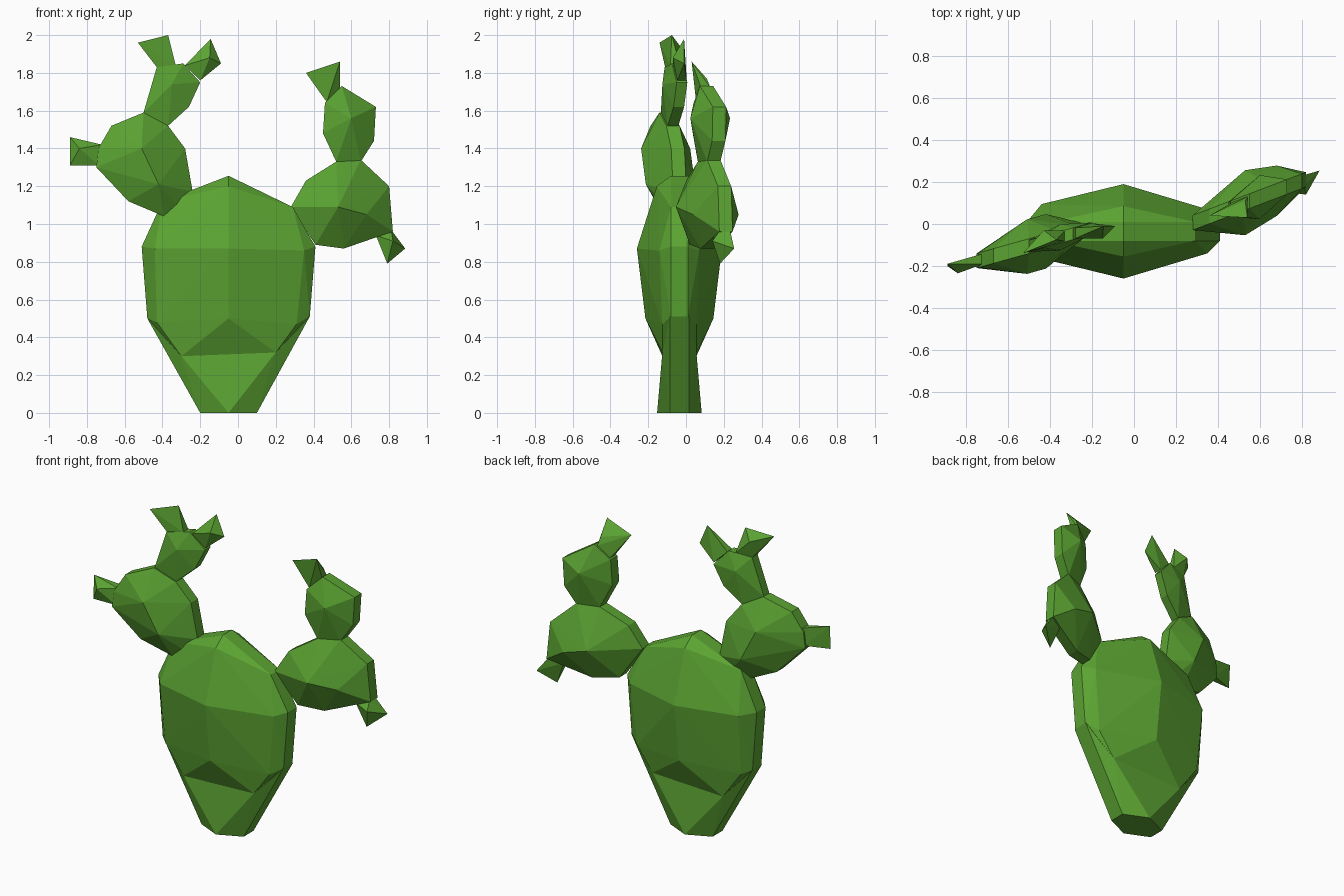
import bpy
import bmesh

green = bpy.data.materials.new("cactus green")
green.diffuse_color = (0.105, 0.37, 0.032, 1)


def hull(name, points):
    """Faceted convex solid around a handful of points."""
    bm = bmesh.new()
    for p in points:
        bm.verts.new(p)
    result = bmesh.ops.convex_hull(bm, input=bm.verts[:])
    loose = [v for v in bm.verts if not v.link_faces]
    bmesh.ops.delete(bm, geom=loose, context='VERTS')
    bmesh.ops.recalc_face_normals(bm, faces=bm.faces[:])
    mesh = bpy.data.meshes.new(name)
    bm.to_mesh(mesh)
    bm.free()
    mesh.materials.append(green)
    ob = bpy.data.objects.new(name, mesh)
    bpy.context.collection.objects.link(ob)
    return ob


def pad(name, plane, rim, outline, bulges):
    """Flat cactus pad: an outline (x, z) with a thin rim, plus bulge points
    (x, z, depth), mirrored on both sides of the plane y = a + b * x."""
    a, b = plane
    pts = []
    for x, z, d in [(x, z, rim) for x, z in outline] + bulges:
        y = a + b * x
        pts += [(x, y - d, z), (x, y + d, z)]
    return hull(name, pts)


# Trunk: main pad and the tapered foot beneath it
body_plane = (-0.035, 0.0)
step = [(-0.30, 0.30, 0.09), (0.20, 0.32, 0.09)]
pad("trunk_pad", body_plane, 0.045,
    [(-0.48, 0.50), (-0.51, 0.88), (-0.40, 1.12), (-0.05, 1.255),
     (0.29, 1.09), (0.41, 0.88), (0.38, 0.51)],
    step + [(-0.43, 0.48, 0.09), (-0.05, 0.50, 0.18), (0.31, 0.47, 0.09),
            (-0.44, 0.87, 0.13), (-0.05, 0.87, 0.225), (0.35, 0.86, 0.105),
            (-0.05, 1.20, 0.12)])
pad("trunk_foot", body_plane, 0.05,
    [(-0.20, 0), (0.10, 0), (-0.48, 0.50), (0.38, 0.51)],
    step + [(-0.05, 0, 0.118)])

# Right arm: large pad with a smaller one on top
right_plane = (-0.10, 0.38)
pad("right_arm_pad", right_plane, 0.035,
    [(0.28, 1.09), (0.36, 1.23), (0.52, 1.33), (0.65, 1.34), (0.80, 1.20),
     (0.82, 0.96), (0.73, 0.93), (0.56, 0.87), (0.41, 0.89)],
    [(0.53, 1.09, 0.155), (0.68, 1.05, 0.12)])
pad("right_upper_pad", right_plane, 0.035,
    [(0.52, 1.33), (0.65, 1.33), (0.72, 1.44), (0.73, 1.62),
     (0.55, 1.73), (0.46, 1.64), (0.45, 1.48)],
    [(0.60, 1.56, 0.105)])

# Left arm: large pad with a smaller one on top
left_plane = (0.035, 0.28)
pad("left_arm_pad", left_plane, 0.035,
    [(-0.24, 1.17), (-0.28, 1.40), (-0.37, 1.52), (-0.50, 1.59),
     (-0.67, 1.52), (-0.74, 1.40), (-0.75, 1.30), (-0.58, 1.12),
     (-0.39, 1.04), (-0.30, 1.08)],
    [(-0.51, 1.40, 0.13), (-0.42, 1.21, 0.13), (-0.66, 1.36, 0.06)])
pad("left_upper_pad", left_plane, 0.028,
    [(-0.50, 1.59), (-0.37, 1.52), (-0.26, 1.62), (-0.20, 1.75),
     (-0.29, 1.85), (-0.43, 1.83)],
    [(-0.35, 1.74, 0.062)])


def bud(name, plane, base, tip):
    """Young bud flaring from two base points on a pad to a three-point tip."""
    a, b = plane
    pts = [(x, a + b * x + s * 0.025, z) for x, z in base for s in (-1, 1)]
    hull(name, pts + tip)


# Buds at the pad ends
bud("right_top_bud", right_plane, [(0.47, 1.645), (0.54, 1.72)],
    [(0.36, 0.04, 1.80), (0.54, 0.03, 1.86), (0.53, 0.11, 1.77)])
bud("right_low_bud", right_plane, [(0.73, 0.94), (0.81, 0.97)],
    [(0.885, 0.255, 0.87), (0.79, 0.18, 0.79), (0.82, 0.14, 0.91)])
bud("left_side_bud", left_plane, [(-0.72, 1.42), (-0.735, 1.31)],
    [(-0.89, -0.19, 1.46), (-0.89, -0.20, 1.31), (-0.84, -0.235, 1.40)])
bud("left_top_bud", left_plane, [(-0.43, 1.83), (-0.33, 1.84)],
    [(-0.37, -0.075, 2.0), (-0.53, -0.14, 1.96), (-0.43, -0.03, 1.94)])
bud("left_inner_bud", left_plane, [(-0.28, 1.84), (-0.20, 1.76)],
    [(-0.145, -0.01, 1.98), (-0.09, -0.01, 1.85), (-0.15, -0.07, 1.88)])
